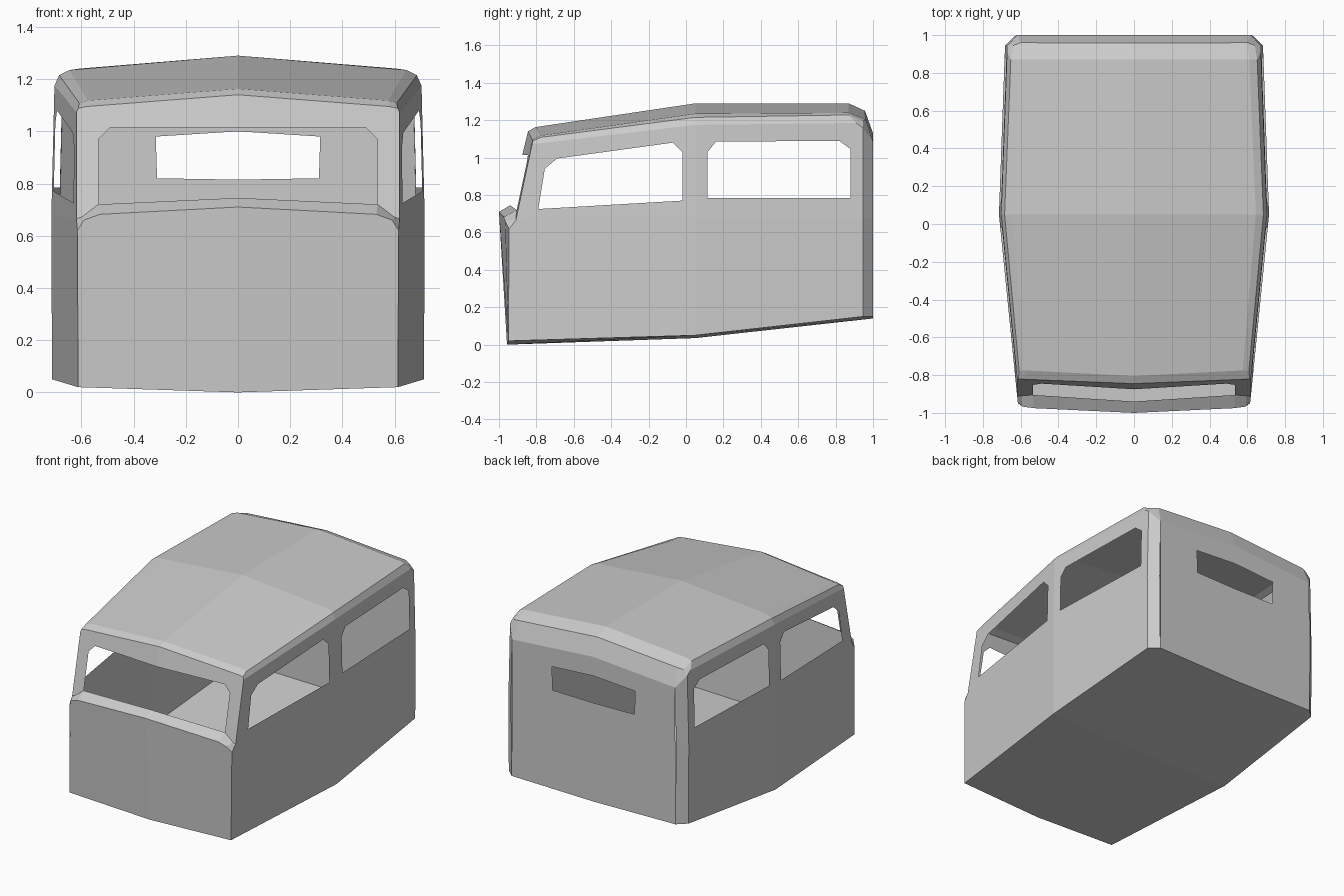
import bpy, bmesh
from mathutils import Vector

if "Cube" in bpy.data.objects:
    bpy.data.objects.remove(bpy.data.objects["Cube"])

MID = Vector((0, 0, 0.65))


def finish(name, bm):
    """Orient faces outward, mirror the half across x = 0."""
    bmesh.ops.remove_doubles(bm, verts=bm.verts, dist=0.0005)
    bm.normal_update()
    for f in bm.faces:
        if f.normal.dot(f.calc_center_median() - MID) < 0:
            f.normal_flip()
    me = bpy.data.meshes.new(name)
    bm.to_mesh(me)
    bm.free()
    ob = bpy.data.objects.new(name, me)
    bpy.context.collection.objects.link(ob)
    ob.modifiers.new("mirror", 'MIRROR')
    return ob


def panel(name, *polys):
    """Each polygon is a list of 3D corner points."""
    bm = bmesh.new()
    for p in polys:
        bm.faces.new([bm.verts.new(c) for c in p])
    return finish(name, bm)


def strips(rows):
    """Quads between neighbouring rows of points."""
    return [(a[i], a[i + 1], b[i + 1], b[i])
            for a, b in zip(rows, rows[1:]) for i in range(len(a) - 1)]


def side_x(y, z):
    """Half width of the body, widest at the door pillar and belt line."""
    x = 0.715 - (0.1 * (0.05 - y) if y < 0.05 else 0.036 * (y - 0.05))
    return x - (0.024 * (z - 0.68) if z > 0.68 else 0.004 * (0.68 - z))


def S(y, z):
    return (side_x(y, z), y, z)


def side_panel(name, outline, hole):
    """Side wall with a window opening."""
    bm = bmesh.new()
    for loop in (outline, hole):
        vs = [bm.verts.new((0, y, z)) for y, z in loop]
        for a, b in zip(vs, vs[1:] + vs[:1]):
            bm.edges.new((a, b))
    bmesh.ops.triangle_fill(bm, edges=bm.edges[:], use_beauty=True, normal=(1, 0, 0))
    for v in bm.verts:
        v.co.x = side_x(v.co.y, v.co.z)
    return finish(name, bm)


# Shared corners
sill_f, sill_m, sill_r = S(-0.95, 0.02), S(0.05, 0.05), S(0.945, 0.15)
scuttle, post_foot = S(-0.945, 0.62), S(-0.91, 0.665)
back_foot, back_top = (0.62, 1.0, 0.15), (0.618, 1.0, 1.085)

# Roof: rows from front to rear, each centre, shoulder, gutter, wall top
roof_rows = [
    [(0, -0.845, 1.14), (0.58, -0.822, 1.095), (0.612, -0.82, 1.088), S(-0.822, 1.075)],
    [(0, -0.805, 1.163), (0.575, -0.775, 1.118), (0.608, -0.778, 1.108), S(-0.79, 1.075)],
    [(0, 0.05, 1.29), (0.645, 0.05, 1.235), (0.685, 0.05, 1.215), S(0.05, 1.175)],
    [(0, 0.87, 1.29), (0.61, 0.87, 1.24), (0.652, 0.87, 1.228), S(0.91, 1.185)],
    [(0, 0.957, 1.25), (0.60, 0.96, 1.205), (0.64, 0.945, 1.195), S(0.945, 1.16)],
]
panel("roof", *strips(roof_rows))
c4, s4, g4, w4 = roof_rows[-1]

# Side walls below and above the belt line
panel("lower_side",
      [sill_f, sill_m, S(0.05, 0.68), post_foot, scuttle],
      [sill_m, sill_r, S(0.945, 0.68), S(0.05, 0.68)])
side_panel("front_door_frame",
           [(-0.91, 0.665), (0.05, 0.68), (0.05, 1.175), (-0.79, 1.075), (-0.822, 1.075)],
           [(-0.79, 0.725), (-0.02, 0.77), (-0.02, 1.03), (-0.07, 1.08),
            (-0.69, 0.995), (-0.755, 0.94)])
side_panel("rear_side_frame",
           [(0.05, 0.68), (0.945, 0.68), (0.945, 1.16), (0.91, 1.185), (0.05, 1.175)],
           [(0.115, 0.785), (0.88, 0.785), (0.88, 1.045), (0.82, 1.09),
            (0.16, 1.085), (0.115, 1.03)])

# Front bulkhead and the sloping ledge above it
front_edge = [(0, -1.0, 0.71), (0.53, -0.975, 0.682), (0.59, -0.967, 0.66), scuttle]
ledge_back = [(0, -0.94, 0.745), (0.535, -0.905, 0.72), (0.598, -0.91, 0.672), post_foot]
panel("front_panel", [(0, -0.957, 0), sill_f] + front_edge[::-1])
panel("front_ledge", *strips([front_edge, ledge_back]))

# Windscreen frame around its opening
panel("windscreen_frame",
      roof_rows[0] + ledge_back[:0:-1]
      + [(0.535, -0.852, 0.97), (0.49, -0.845, 1.015), (0, -0.875, 1.015)])

# Rear wall with a slot window, chamfered corner and upper slope
rear_top = (0, 1.0, 1.13)
panel("rear_panel",
      [(0, 1, 0.14), back_foot, back_top, rear_top, (0, 1, 1.0),
       (0.315, 1, 0.98), (0.31, 1, 0.82), (0, 1, 0.815)],
      [rear_top, back_top, s4, c4])
panel("rear_corner",
      [back_foot, sill_r, S(0.945, 0.68), (0.625, 1, 0.68)],
      [(0.625, 1, 0.68), S(0.945, 0.68), w4, back_top],
      [back_top, w4, g4, s4])

# Floor
panel("floor",
      [(0, -0.957, 0), sill_f, sill_m, (0, 0.05, 0.035)],
      [(0, 0.05, 0.035), sill_m, sill_r, back_foot, (0, 1, 0.14)])
